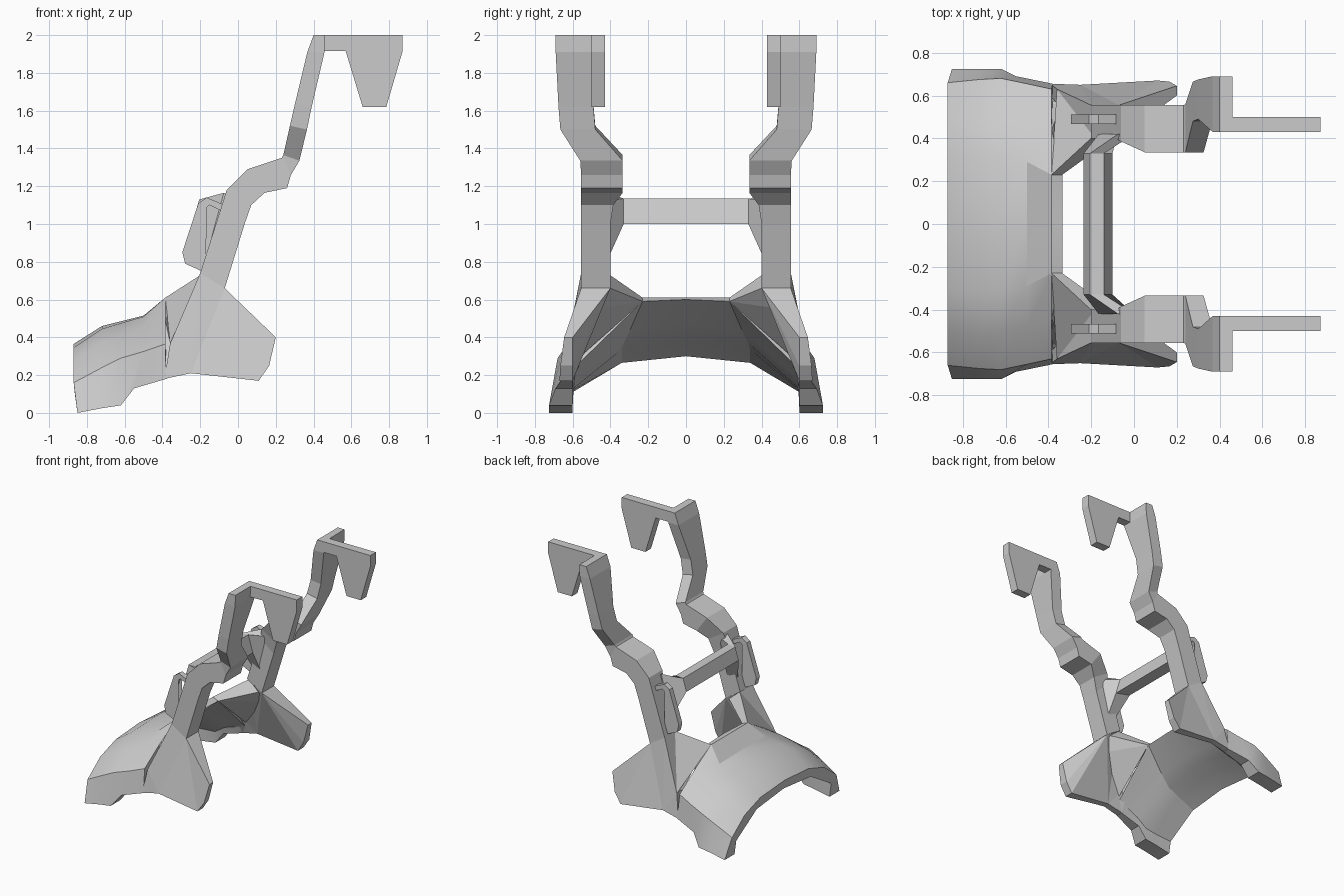
import bpy, bmesh, math

def finish(name, bm, mirror=True, smooth=0):
    bmesh.ops.recalc_face_normals(bm, faces=bm.faces)
    me = bpy.data.meshes.new(name)
    bm.to_mesh(me)
    bm.free()
    ob = bpy.data.objects.new(name, me)
    bpy.context.collection.objects.link(ob)
    if mirror:
        m = ob.modifiers.new("Mirror", 'MIRROR')
        m.use_axis = (False, True, False)
        m.use_mirror_merge = False
    if smooth:
        bpy.context.view_layer.objects.active = ob
        ob.select_set(True)
        bpy.ops.object.shade_smooth_by_angle(angle=math.radians(smooth))
        ob.select_set(False)
    return ob

def loft(name, rings, mirror=True, smooth=0):
    """Skin a list of equal-length point rings and cap both ends."""
    bm = bmesh.new()
    vs = [[bm.verts.new(p) for p in r] for r in rings]
    n = len(rings[0])
    for a, b in zip(vs, vs[1:]):
        for i in range(n):
            j = (i + 1) % n
            bm.faces.new((a[i], a[j], b[j], b[i]))
    caps = [bm.faces.new(vs[0]), bm.faces.new(vs[-1])]
    bmesh.ops.triangulate(bm, faces=caps)
    return finish(name, bm, mirror, smooth)

def plate(name, profile, y0, y1):
    """Extrude an x-z profile along y."""
    return loft(name, [[(x, y, z) for x, z in profile] for y in (y0, y1)])

# Saddle: arched shell with feet; each half section is (x, then y/z pairs)
# order: crown, shoulder, flank, ridge, foot outer, foot inner, inner wall, under shoulder, under crown
def section(xt, xb, xu, pts):
    xs = [xt] * 4 + [xb] * 2 + [xu] * 3
    half = [(x, y, z) for x, (y, z) in zip(xs, pts)]
    return half + [(x, -y, z) for x, y, z in half[-2:0:-1]]

loft("saddle", [
    section(-.87, -.85, -.865, [(0, .365), (.3, .345), (.5, .28), (.66, .16),
            (.725, 0), (.6, 0), (.6, .11), (.34, .265), (0, .30)]),
    section(-.72, -.72, -.72, [(0, .46), (.32, .445), (.52, .37), (.675, .24),
            (.725, .025), (.6, .025), (.6, .12), (.34, .335), (0, .38)]),
    section(-.62, -.62, -.62, [(0, .485), (.31, .475), (.51, .40), (.68, .29),
            (.725, .04), (.6, .04), (.595, .13), (.33, .37), (0, .42)]),
    section(-.50, -.55, -.53, [(0, .515), (.29, .51), (.48, .45), (.655, .325),
            (.69, .13), (.6, .13), (.59, .19), (.3, .43), (0, .47)]),
    section(-.385, -.38, -.335, [(0, .61), (.23, .61), (.44, .49), (.63, .365),
            (.655, .18), (.6, .18), (.57, .26), (.23, .59), (0, .60)]),
], mirror=False, smooth=25)

# Side wings that drop from the arm base
loft("side_wing", [
    [(-.36, .63, .365), (-.2, .555, .74), (-.07, .555, .66), (.2, .645, .4),
     (.165, .665, .25), (.11, .67, .17), (-.25, .65, .21), (-.39, .655, .18)],
    [(-.35, .55, .34), (-.18, .41, .725), (-.07, .40, .66), (.2, .6, .4),
     (.16, .6, .25), (.11, .6, .17), (-.25, .6, .21), (-.39, .6, .18)],
])

# Corner webs joining saddle lip to arm base
loft("corner_web", [
    [(-.385, .23, .61), (-.19, .41, .735), (-.2, .555, .74), (-.36, .63, .365)],
    [(-.335, .23, .59), (-.10, .40, .66), (-.09, .5, .55), (-.33, .58, .28)],
])

# Arms: (back x, back z, front x, front z, inner y, outer y)
arm = [
    (-.20, .74, -.07, .66, .40, .555),
    (-.085, 1.10, .035, 1.0, .40, .555),
    (-.06, 1.18, .07, 1.10, .385, .555),
    (.05, 1.29, .14, 1.165, .335, .555),
    (.232, 1.35, .26, 1.19, .335, .555),
    (.235, 1.355, .28, 1.26, .335, .555),
    (.24, 1.365, .325, 1.335, .335, .56),
    (.275, 1.52, .365, 1.50, .48, .665),
    (.30, 1.63, .39, 1.62, .49, .675),
    (.367, 1.91, .458, 1.91, .43, .69),
    (.40, 2.0, .46, 2.0, .43, .69),
]
loft("arm", [[(bx, yi, bz), (fx, yi, fz), (fx, yo, fz), (bx, yo, bz)]
             for bx, bz, fx, fz, yi, yo in arm])

# Hanging hook plates at the arm tops
plate("hook_plate", [(.45, 2), (.87, 2), (.87, 1.91), (.785, 1.62),
                     (.66, 1.62), (.57, 1.915), (.45, 1.915)], .43, .50)

# Crossbar flaring into both arms
bar = [(-.235, 1.03), (-.205, 1.13), (-.14, 1.135), (-.10, 1.0)]
flare = [(-.165, .84), (-.075, 1.165), (.0, 1.12), (-.08, .80)]
loft("crossbar", [[(x, y, z) for x, z in pr] for pr, y in
                  ((flare, -.42), (bar, -.33), (bar, .33), (flare, .42))], mirror=False)

# Strap loops on the back of the arms
outer = [(-.18, .745), (-.28, .79), (-.295, .85), (-.21, 1.11), (-.165, 1.14), (-.07, 1.10)]
inner = [(-.08, 1.065), (-.15, 1.10), (-.182, 1.075), (-.253, .855), (-.245, .825), (-.17, .79)]
plate("strap_loop", outer + inner, .468, .512)
